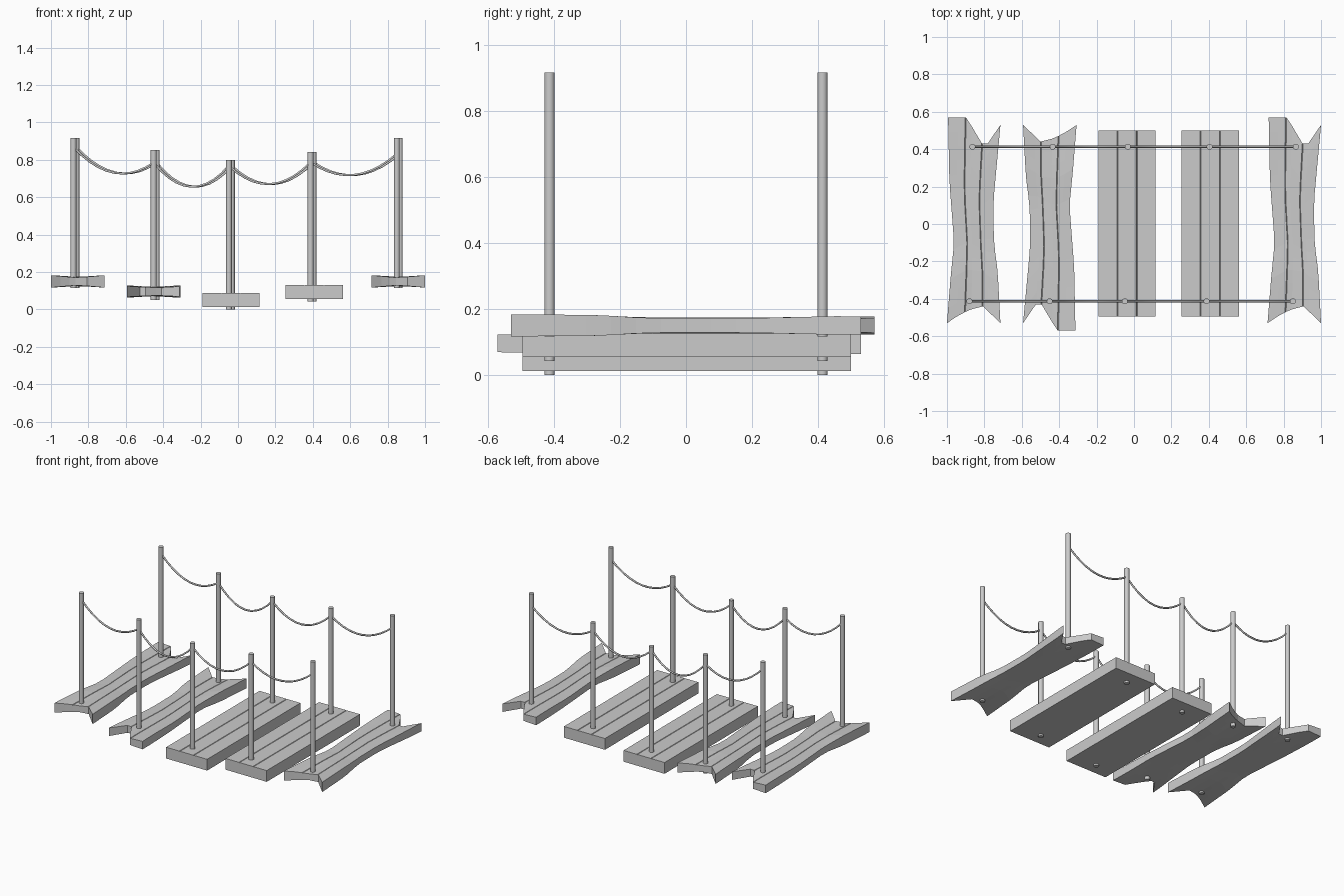
import bpy, bmesh
from math import pi
from mathutils import Matrix, Vector

if "Cube" in bpy.data.objects:
    bpy.data.objects.remove(bpy.data.objects["Cube"])


def interp(pts, t):
    # piecewise linear lookup
    if t <= pts[0][0]:
        return pts[0][1]
    for (a, p), (b, q) in zip(pts, pts[1:]):
        if t <= b:
            return p + (q - p) * (t - a) / (b - a)
    return pts[-1][1]


def finish(bm, name, matrix=Matrix()):
    bmesh.ops.recalc_face_normals(bm, faces=bm.faces)
    me = bpy.data.meshes.new(name)
    bm.to_mesh(me)
    bm.free()
    ob = bpy.data.objects.new(name, me)
    ob.matrix_world = matrix
    bpy.context.collection.objects.link(ob)
    return ob


# Plank shape: end outlines, side outlines and half thickness (u across, -1..1)
WORN = dict(
    front=[(-1, -.53), (-.65, -.495), (-.2, -.46), (.36, -.44), (1, -.53)],
    back=[(-1, .57), (-.32, .57), (.33, .43), (.56, .43), (1, .53)],
    left=[(-.53, -.143), (-.28, -.123), (-.1, -.105), (.23, -.13), (.57, -.137)],
    right=[(-.53, .143), (-.25, .128), (-.1, .108), (.12, .105), (.53, .143)],
    edge=[(-.53, .033), (-.27, .032), (-.12, .022), (.2, .022), (.45, .028), (.57, .027)],
    mid=[(-.53, .018), (-.25, .025), (.25, .025), (.57, .02)])
STRAIGHT = dict(front=[(0, -.495)], back=[(0, .5)], left=[(0, -.153)],
                right=[(0, .153)], edge=[(0, .038)], mid=[(0, .038)])


def plank(name, shape, loc, turn=0.0):
    rows = 14 if shape is WORN else 1
    # columns across the board, with two fine grooves on top
    cols = [(-1, 0), (-.65, 0)]
    for g in (-.34, .34):
        cols += [(g - .02, 0), (g, .004), (g + .02, 0)]
        if g < 0:
            cols += [(-.1, 0)]
    cols += [(.56, 0), (1, 0)]
    bm = bmesh.new()
    top, low = [], []
    for r in range(rows + 1):
        v = r / rows
        t, b = [], []
        for u, groove in cols:
            y0, y1 = interp(shape['front'], u), interp(shape['back'], u)
            y = y0 + (y1 - y0) * v
            x0, x1 = interp(shape['left'], y), interp(shape['right'], y)
            x = x0 + (x1 - x0) * (u + 1) / 2
            k = abs(u)
            h = interp(shape['mid'], y) * (1 - k) + interp(shape['edge'], y) * k
            t.append(bm.verts.new((x, y, h - groove)))
            b.append(bm.verts.new((x, y, -h)))
        top.append(t)
        low.append(b)
    n = len(cols)
    for r in range(rows):
        for c in range(n - 1):
            bm.faces.new((top[r][c], top[r][c+1], top[r+1][c+1], top[r+1][c]))
            bm.faces.new((low[r][c], low[r+1][c], low[r+1][c+1], low[r][c+1]))
        for c in (0, n - 1):
            bm.faces.new((top[r][c], top[r+1][c], low[r+1][c], low[r][c]))
    for r in (0, rows):
        for c in range(n - 1):
            bm.faces.new((top[r][c], low[r][c], low[r][c+1], top[r][c+1]))
    finish(bm, name, Matrix.Translation(loc) @ Matrix.Rotation(turn, 4, 'Z'))


# Planks
plank("worn_plank_1", WORN, (-.857, 0, .15))
plank("worn_plank_2", WORN, (-.45, 0, .096), pi)
plank("straight_plank_1", STRAIGHT, (-.037, 0, .05))
plank("straight_plank_2", STRAIGHT, (.408, 0, .093))
plank("worn_plank_3", WORN, (.857, 0, .15))

# Posts: x, bottom z, rope height
POSTS = [(-.872, .116, .868), (-.443, .052, .785), (-.041, 0, .768),
         (.396, .043, .787), (.857, .116, .832)]
SAGS = [.095, .12, .107, .09]

for side, y, dx in (("front", -.413, -.008), ("back", .413, .008)):
    for i, (x, z, _) in enumerate(POSTS):
        bm = bmesh.new()
        bmesh.ops.create_cone(bm, cap_ends=True, segments=16, radius1=.0158,
                              radius2=.0158, depth=.8)
        for f in bm.faces:
            f.smooth = len(f.verts) == 4
        for e in bm.edges:
            e.smooth = all(f.smooth for f in e.link_faces)
        finish(bm, f"{side}_post_{i+1}", Matrix.Translation((x + dx, y, z + .4)))

    # Sagging ropes between neighbouring posts
    cu = bpy.data.curves.new(f"{side}_rope", 'CURVE')
    cu.dimensions = '3D'
    cu.bevel_depth = .006
    cu.bevel_resolution = 1
    cu.use_fill_caps = True
    for (xa, _, za), (xb, _, zb), sag in zip(POSTS, POSTS[1:], SAGS):
        sp = cu.splines.new('POLY')
        sp.points.add(10)
        for k, p in enumerate(sp.points):
            t = k / 10
            p.co = (xa + (xb - xa) * t + dx, y,
                    za + (zb - za) * t - 4 * sag * t * (1 - t), 1)
    ob = bpy.data.objects.new(f"{side}_rope", cu)
    bpy.context.collection.objects.link(ob)
